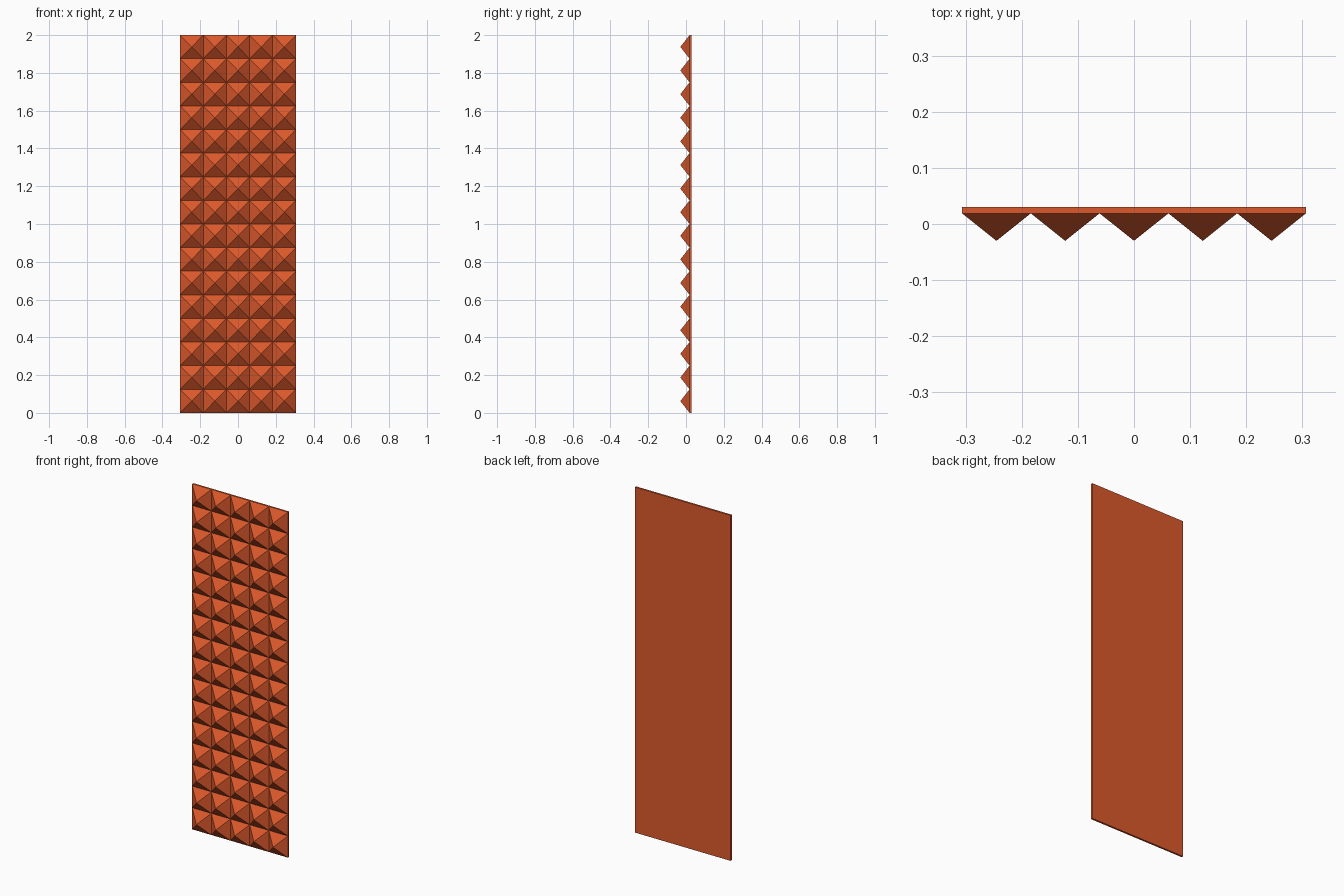
import bpy, bmesh
from mathutils import Matrix, Vector

if "Cube" in bpy.data.objects:
    bpy.data.objects.remove(bpy.data.objects["Cube"])

WIDTH, HEIGHT = 0.613, 2.0
COLS, ROWS = 5, 16
BACK_Y, BASE_Y, TIP_Y = 0.03, 0.019, -0.03

bm = bmesh.new()

# Front grid of cells, turned upright to face -y
bmesh.ops.create_grid(bm, x_segments=COLS, y_segments=ROWS, size=0.5)
for v in bm.verts:
    v.co = Vector((v.co.x * WIDTH, BASE_Y, (v.co.y + 0.5) * HEIGHT))
bm.normal_update()
cells = bm.faces[:]
rim = [e for e in bm.edges if e.is_boundary]

# Thin backing slab: extrude the rim backwards and close it
ext = bmesh.ops.extrude_edge_only(bm, edges=rim)["geom"]
for v in (g for g in ext if isinstance(g, bmesh.types.BMVert)):
    v.co.y = BACK_Y
back_rim = [e for e in bm.edges if e.is_boundary]
bmesh.ops.contextual_create(bm, geom=back_rim)

# Pyramid studs: poke every cell and pull its centre out
poked = bmesh.ops.poke(bm, faces=cells)
for v in poked["verts"]:
    v.co.y = TIP_Y
bmesh.ops.recalc_face_normals(bm, faces=bm.faces[:])

mesh = bpy.data.meshes.new("pyramid_panel")
bm.to_mesh(mesh)
bm.free()
panel = bpy.data.objects.new("pyramid_panel", mesh)
bpy.context.collection.objects.link(panel)

# Orange foam colour
mat = bpy.data.materials.new("orange_foam")
mat.diffuse_color = (0.72, 0.1, 0.025, 1.0)
mat.use_nodes = True
mat.node_tree.nodes["Principled BSDF"].inputs["Base Color"].default_value = mat.diffuse_color
mesh.materials.append(mat)
